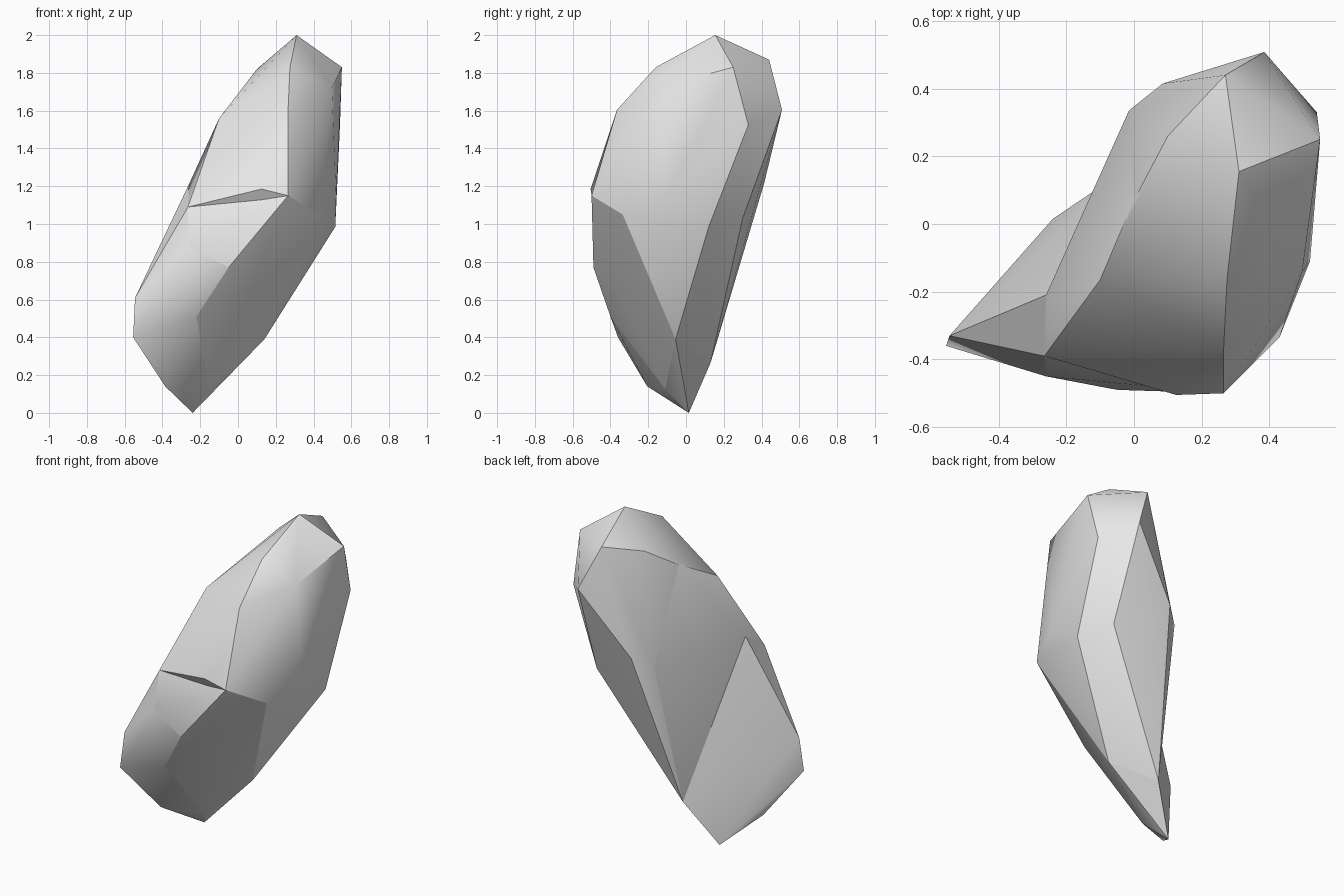
import bpy, bmesh, math

cube = bpy.data.objects.get("Cube")
if cube:
    bpy.data.objects.remove(cube, do_unlink=True)

# One plain stone colour
stone = bpy.data.materials.new("stone_grey")
stone.use_nodes = True
stone.diffuse_color = (0.8, 0.8, 0.8, 1)
stone.node_tree.nodes["Principled BSDF"].inputs["Base Color"].default_value = (0.8, 0.8, 0.8, 1)

# Corner points, grouped by the area of the rock they belong to
crown = [(0.31, 0.155, 2.0), (0.55, 0.25, 1.83), (0.385, 0.508, 1.605), (0.27, 0.44, 1.87),
         (0.275, -0.16, 1.83), (0.497, -0.14, 1.725), (0.265, -0.365, 1.605),
         (0.10, 0.26, 1.82), (0.54, 0.33, 1.525), (0.52, -0.11, 1.13)]
back_side = [(0.40, 0.30, 1.03), (0.085, 0.415, 1.22), (0.515, 0.12, 0.985)]
overhang = [(0.125, -0.505, 1.185)]
valley = [(0.0, 0.07, 1.69), (-0.015, 0.335, 1.16)]
notch = [(-0.07, 0.13, 0.265)]
ledge = [(0.265, -0.50, 1.15), (0.43, -0.335, 1.05)]
shoulder = [(-0.10, -0.165, 1.56)]
lip = [(-0.265, -0.39, 1.09)]
keel = [(0.14, -0.055, 0.39), (-0.155, -0.11, 0.125)]
belly = [(-0.05, -0.49, 0.77), (-0.22, -0.40, 0.51), (-0.26, -0.45, 0.88), (0.06, -0.36, 0.65)]
rim = [(-0.26, -0.21, 1.21)]
tip = [(-0.545, -0.33, 0.61), (-0.555, -0.36, 0.40), (-0.385, -0.205, 0.14), (-0.24, 0.015, 0.0)]


def chunk(name, *groups):
    """Convex faceted chunk of rock wrapped around groups of corner points."""
    bm = bmesh.new()
    for group in groups:
        for p in group:
            bm.verts.new(p)
    bmesh.ops.convex_hull(bm, input=bm.verts[:])
    loose = [v for v in bm.verts if not v.link_faces]
    bmesh.ops.delete(bm, geom=loose, context='VERTS')
    bmesh.ops.recalc_face_normals(bm, faces=bm.faces[:])
    mesh = bpy.data.meshes.new(name)
    bm.to_mesh(mesh)
    bm.free()
    mesh.materials.append(stone)
    obj = bpy.data.objects.new(name, mesh)
    bpy.context.collection.objects.link(obj)
    bpy.ops.object.select_all(action='DESELECT')
    obj.select_set(True)
    bpy.context.view_layer.objects.active = obj
    bpy.ops.object.shade_smooth_by_angle(angle=math.radians(30))


# Tall upper rock, whose front lip hangs over the lower one
chunk("upper_rock", crown, back_side, overhang, valley, notch, ledge, shoulder, lip, keel[:1])
# Lower rock, meeting the upper one in the hollow at the back
chunk("lower_rock", valley, notch, ledge, shoulder, lip, keel, belly, rim)
# Narrow pointed end
chunk("rock_tip", notch, lip, keel, belly, rim, tip)
